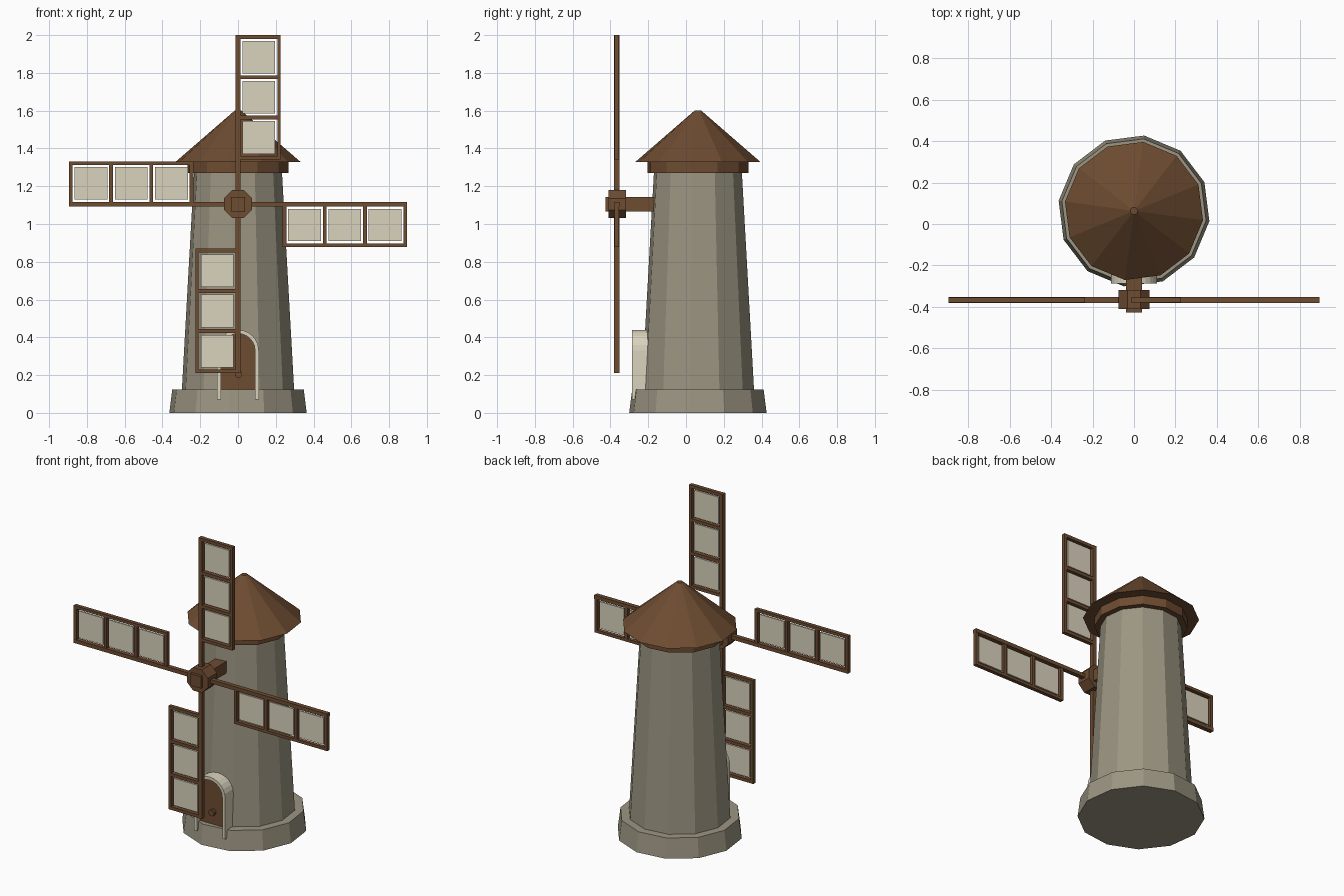
import bpy, bmesh
from math import sin, cos, pi, radians
from mathutils import Matrix, Vector

if "Cube" in bpy.data.objects:
    bpy.data.objects.remove(bpy.data.objects["Cube"], do_unlink=True)


def material(name, rgb):
    m = bpy.data.materials.new(name)
    m.use_nodes = True
    m.diffuse_color = (*rgb, 1)
    m.node_tree.nodes["Principled BSDF"].inputs["Base Color"].default_value = (*rgb, 1)
    return m


STONE = material("warm grey stone", (0.33, 0.30, 0.222))
WOOD = material("brown wood", (0.155, 0.072, 0.031))
CANVAS = material("cream canvas", (0.70, 0.65, 0.51))

TOWER_Y = 0.063
HUB = Vector((0, -0.367, 1.105))


def finish(bm, name, mat):
    bmesh.ops.recalc_face_normals(bm, faces=bm.faces)
    mesh = bpy.data.meshes.new(name)
    bm.to_mesh(mesh)
    bm.free()
    mesh.materials.append(mat)
    ob = bpy.data.objects.new(name, mesh)
    bpy.context.collection.objects.link(ob)
    return ob


def loft(name, rings, mat):
    """Skin a row of equal-sized closed rings and cap both ends."""
    bm = bmesh.new()
    rows = [[bm.verts.new(p) for p in ring] for ring in rings]
    n = len(rows[0])
    for a, b in zip(rows, rows[1:]):
        for i in range(n):
            j = (i + 1) % n
            bm.faces.new((a[i], a[j], b[j], b[i]))
    bm.faces.new(rows[0])
    bm.faces.new(rows[-1])
    return finish(bm, name, mat)


def turned(name, profile, mat):
    """Twelve-sided tapered body around the tower axis from (radius, z) pairs."""
    angles = [radians(22.3 + 30 * k) for k in range(12)]
    loft(name, [[(r * cos(a), TOWER_Y + r * sin(a), z) for a in angles]
                for r, z in profile], mat)


def boxes(name, parts, mat, turn=Matrix()):
    """One object from several (centre, size) boxes."""
    bm = bmesh.new()
    for centre, size in parts:
        bmesh.ops.create_cube(bm, size=1, matrix=turn @ Matrix.Translation(centre)
                              @ Matrix.Diagonal((*size, 1)))
    return finish(bm, name, mat)


def cylinder_y(name, radius, sides, y0, y1, centre, mat):
    angles = [2 * pi * (k + 0.5) / sides for k in range(sides)]
    loft(name, [[(centre[0] + radius * cos(a), y, centre[1] + radius * sin(a))
                 for a in angles] for y in (y0, y1)], mat)


# Tower and roof
turned("stone_base", [(0.367, 0), (0.351, 0.125)], STONE)
turned("tower_wall", [(0.30, 0.12), (0.234, 1.29)], STONE)
turned("roof_collar", [(0.27, 1.27), (0.27, 1.335)], WOOD)
turned("roof", [(0.336, 1.327), (0.018, 1.6)], WOOD)


# Arched doorway
def arch(half, bottom, spring=0.33, steps=12):
    curve = [(half * cos(pi * k / steps), spring + half * sin(pi * k / steps))
             for k in range(steps + 1)]
    return [(half, bottom)] + curve + [(-half, bottom)]


outer, inner = arch(0.11, 0.07), arch(0.09, 0.07)
loft("door_frame", [[(o[0], -0.286, o[1]), (i[0], -0.286, i[1]),
                     (i[0], -0.18, i[1]), (o[0], -0.18, o[1])]
                    for o, i in zip(outer, inner)], CANVAS)
loft("door", [[(x, y, z) for x, z in arch(0.092, 0.07)] for y in (-0.252, -0.17)], WOOD)
cylinder_y("door_knob", 0.02, 8, -0.275, -0.25, (0.003, 0.205), WOOD)

# Hub and shaft
cylinder_y("hub", 0.08, 8, -0.41, -0.318, (HUB.x, HUB.z), WOOD)
boxes("hub_cap", [((0, -0.412, HUB.z), (0.075, 0.03, 0.075))], WOOD)
boxes("shaft", [((0, -0.22, HUB.z), (0.075, 0.22, 0.075))], WOOD)

# Four sails, each a quarter turn from the last
FIRST, BAY, WIDTH = 0.246, 0.213, 0.217
rungs = [FIRST + BAY * k for k in range(4)]
for k, side in enumerate(("top", "left", "bottom", "right")):
    turn = Matrix.Translation(HUB) @ Matrix.Rotation(k * pi / 2, 4, "Y")
    frame = [((0, 0, 0.4475), (0.024, 0.028, 0.895)),
             ((WIDTH, 0, (rungs[0] + rungs[3]) / 2), (0.018, 0.024, 3 * BAY + 0.02))]
    frame += [((WIDTH / 2, 0, u), (WIDTH, 0.024, 0.02)) for u in rungs]
    boxes(side + "_sail_frame", frame, WOOD, turn)
    boxes(side + "_sail_canvas", [((0.11, 0, u + BAY / 2), (0.171, 0.01, 0.173))
                                  for u in rungs[:3]], CANVAS, turn)
